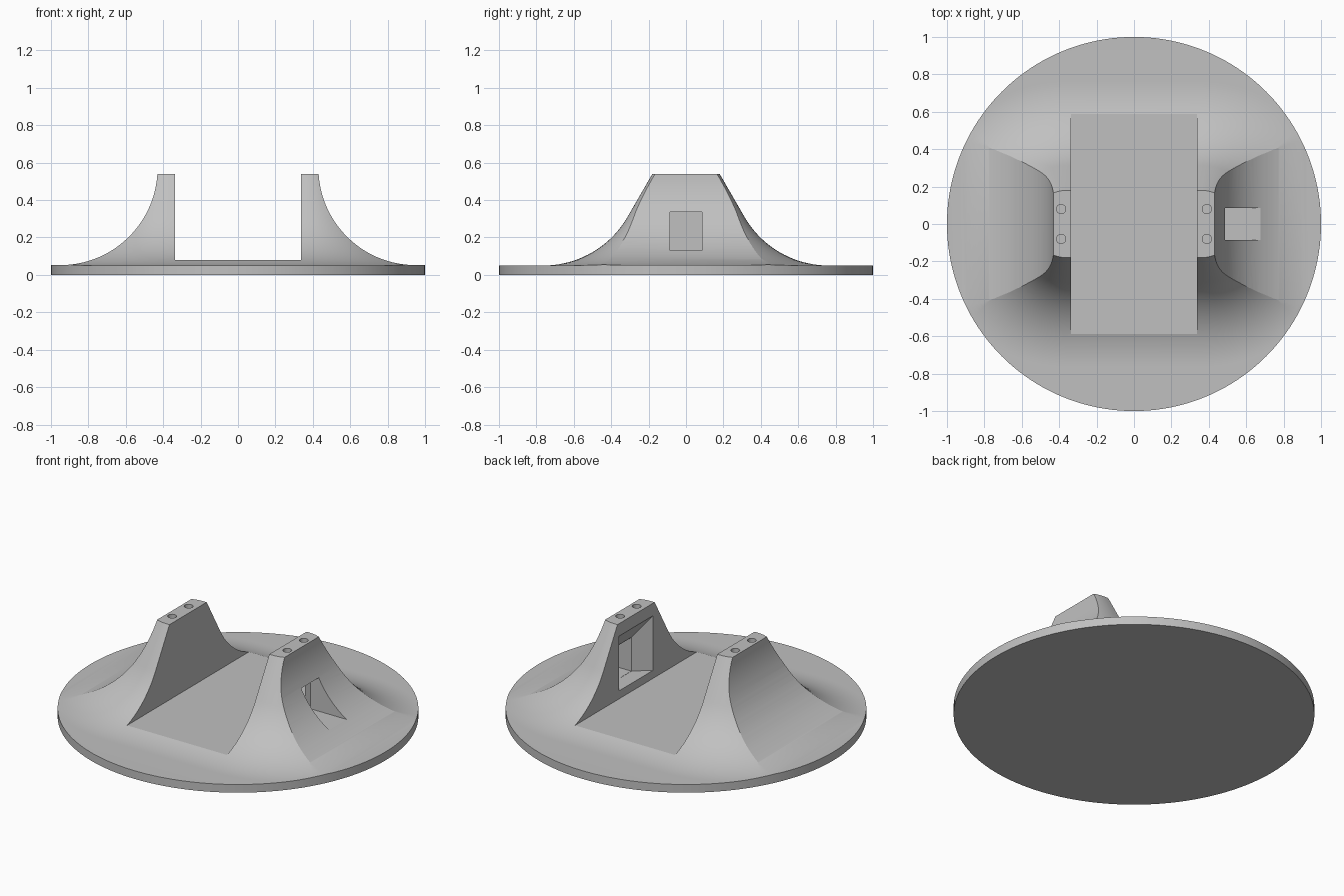
import bpy, bmesh, math
from mathutils import Vector

if "Cube" in bpy.data.objects:
    bpy.data.objects.remove(bpy.data.objects["Cube"], do_unlink=True)

TOP, RIM, R = 0.54, 0.05, 0.52      # post height, disc thickness, flare radius

grey = bpy.data.materials.new("light grey")
grey.use_nodes = True
colour = (0.53, 0.53, 0.53, 1)
grey.diffuse_color = colour
grey.node_tree.nodes["Principled BSDF"].inputs["Base Color"].default_value = colour


def make(name, bm):
    bmesh.ops.recalc_face_normals(bm, faces=bm.faces)
    mesh = bpy.data.meshes.new(name)
    bm.to_mesh(mesh)
    bm.free()
    ob = bpy.data.objects.new(name, mesh)
    bpy.context.collection.objects.link(ob)
    return ob


def loft(name, rings):
    """Skin a list of equal closed rings and cap both ends."""
    bm = bmesh.new()
    rows = [[bm.verts.new(p) for p in ring] for ring in rings]
    for a, b in zip(rows, rows[1:]):
        for i in range(len(a)):
            j = (i + 1) % len(a)
            bm.faces.new((a[i], a[j], b[j], b[i]))
    bm.faces.new(rows[0])
    bm.faces.new(rows[-1])
    return make(name, bm)


def block(name, x0, x1, y0, y1, z0, z1):
    return loft(name, [[(x, y0, z0), (x, y1, z0), (x, y1, z1), (x, y0, z1)]
                       for x in (x0, x1)])


def disc(name, x, y, z0, z1, r, n):
    turn = [math.tau * i / n for i in range(n)]
    return loft(name, [[(x + r * math.cos(t), y + r * math.sin(t), z) for t in turn]
                       for z in (z0, z1)])


def arc(cx, cz, a0, a1, n):
    """Concave flare, running from the upper wall down to the rim."""
    return [(cx - R * math.cos(a0 + (a1 - a0) * i / n),
             cz - R * math.sin(a0 + (a1 - a0) * i / n)) for i in range(n + 1)]


def combine(target, tool, operation):
    mod = target.modifiers.new(operation.title(), "BOOLEAN")
    mod.operation, mod.solver, mod.object = operation, "EXACT", tool
    bpy.context.view_layer.objects.active = target
    bpy.ops.object.modifier_apply(modifier=mod.name)
    bpy.data.objects.remove(tool, do_unlink=True)


# Round base, as tall as the posts before it is trimmed
body = disc("flared_base_with_posts", 0, 0, 0, TOP, 1.0, 160)
body.data.materials.append(grey)

# Flare towards left and right: a profile extruded along y
cz = RIM + 0.002 + R
side = arc(0.95, cz, -0.06, math.pi / 2, 28) + [(1.2, RIM + 0.002), (1.2, -0.2)]
outline = side + [(-x, z) for x, z in reversed(side)]
combine(body, loft("side_flare", [[(x, y, z) for x, z in outline] for y in (-1.3, 1.3)]),
        "INTERSECT")

# Flare towards front and back: a sloped profile swept round a long rounded core
slope = math.radians(60)
core = 0.36
profile = [(0.18 - 0.06 / math.tan(slope), TOP + 0.06)]
profile += arc(0.763, RIM + R, math.pi / 2 - slope, math.pi / 2, 24)
profile += [(1.5, RIM), (1.5, -0.2)]
ends = [math.pi * i / 36 for i in range(37)]


def rounded(d, z):
    right = [(core + d * math.sin(t), -d * math.cos(t), z) for t in ends]
    return right + [(-x, -y, z) for x, y, z in right]


combine(body, loft("front_flare", [rounded(d, z) for d, z in profile]), "INTERSECT")

# Wide slot between the posts
combine(body, block("slot", -0.338, 0.338, -1.3, 1.3, 0.08, 1), "DIFFERENCE")

# Window through the left post, widening towards the slot
combine(body, block("window", 0.4, 1.1, -0.085, 0.085, 0.13, 0.335), "DIFFERENCE")
funnel = [[(0.33, s * 0.173, z) for s, z in ((-1, 0.129), (1, 0.129), (1, 0.475), (-1, 0.475))],
          [(0.43, s * 0.087, z) for s, z in ((-1, 0.129), (1, 0.129), (1, 0.337), (-1, 0.337))]]
combine(body, loft("window_funnel", funnel), "DIFFERENCE")

# Screw holes in the post tops
for x in (-0.39, 0.39):
    for y in (-0.08, 0.08):
        combine(body, disc("screw_hole", x, y, TOP - 0.07, TOP + 0.1, 0.025, 24), "DIFFERENCE")

# Smooth flares, crisp edges
bpy.ops.object.select_all(action="DESELECT")
body.select_set(True)
bpy.context.view_layer.objects.active = body
bpy.ops.object.shade_smooth_by_angle(angle=math.radians(14))
